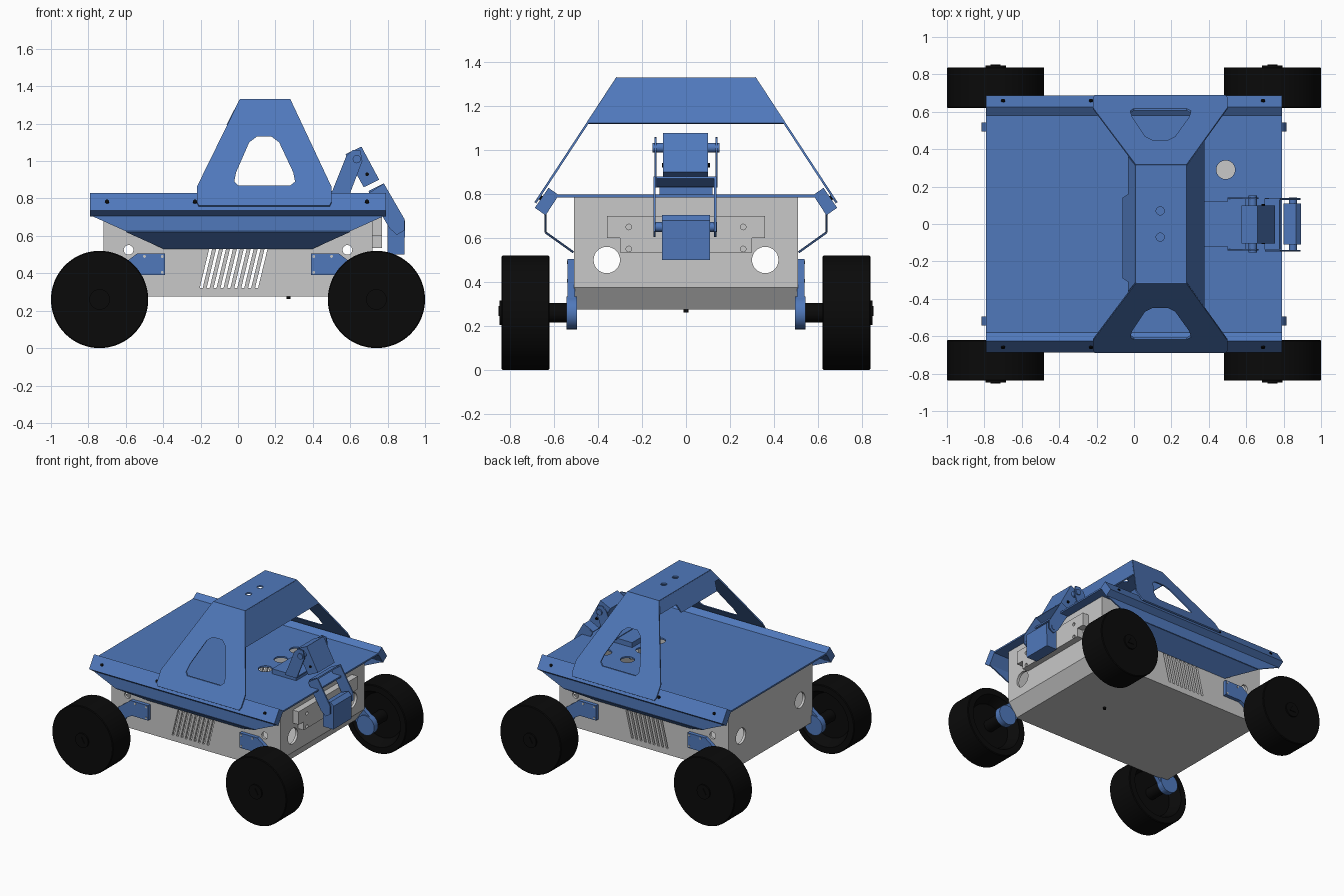
import bpy, bmesh, math
from mathutils import Vector

if "Cube" in bpy.data.objects:
    bpy.data.objects.remove(bpy.data.objects["Cube"])


def material(name, rgb):
    m = bpy.data.materials.new(name)
    m.use_nodes = True
    m.diffuse_color = (*rgb, 1)
    m.node_tree.nodes["Principled BSDF"].inputs["Base Color"].default_value = (*rgb, 1)
    return m


BLUE = material("blue", (0.08, 0.19, 0.5))
GREY = material("light grey", (0.58, 0.58, 0.58))
BLACK = material("black", (0.003, 0.003, 0.003))


def finish(name, bm, mat, smooth=False):
    bmesh.ops.recalc_face_normals(bm, faces=bm.faces)
    me = bpy.data.meshes.new(name)
    bm.to_mesh(me)
    bm.free()
    me.materials.append(mat)
    ob = bpy.data.objects.new(name, me)
    bpy.context.collection.objects.link(ob)
    bpy.ops.object.select_all(action="DESELECT")
    ob.select_set(True)
    bpy.context.view_layer.objects.active = ob
    if smooth:
        bpy.ops.object.shade_smooth_by_angle(angle=math.radians(35))
    return ob


def prism(name, pts, axis, lo, hi, mat):
    """Extrude a flat outline along x (points y,z), y (points x,z) or z (points x,y)."""
    place = {"x": lambda a, b: (lo, a, b), "y": lambda a, b: (a, lo, b),
             "z": lambda a, b: (a, b, lo)}[axis]
    step = Vector([hi - lo if axis == k else 0 for k in "xyz"])
    bm = bmesh.new()
    face = bm.faces.new([bm.verts.new(place(a, b)) for a, b in pts])
    new = bmesh.ops.extrude_face_region(bm, geom=[face])["geom"]
    bmesh.ops.translate(bm, vec=step, verts=[v for v in new if isinstance(v, bmesh.types.BMVert)])
    return finish(name, bm, mat)


def box(name, x, y, z, mat):
    return prism(name, [(x[0], y[0]), (x[1], y[0]), (x[1], y[1]), (x[0], y[1])], "z", *z, mat)


def cyl(name, r, a, b, mat, n=32):
    a, b = Vector(a), Vector(b)
    bm = bmesh.new()
    bmesh.ops.create_cone(bm, cap_ends=True, segments=n, radius1=r, radius2=r, depth=(b - a).length)
    bm.transform((b - a).to_track_quat("Z", "Y").to_matrix().to_4x4())
    bmesh.ops.translate(bm, vec=(a + b) / 2, verts=bm.verts)
    return finish(name, bm, mat, n > 8)


def apply(ob, mod):
    bpy.context.view_layer.objects.active = ob
    bpy.ops.object.modifier_apply(modifier=mod.name)


def sheet(name, pts, mat, thick=0.01):
    bm = bmesh.new()
    bm.faces.new([bm.verts.new(p) for p in pts])
    ob = finish(name, bm, mat)
    mod = ob.modifiers.new("thickness", "SOLIDIFY")
    mod.thickness, mod.offset = thick, 0
    apply(ob, mod)
    return ob


def cut(ob, cutters):
    for c in cutters:
        mod = ob.modifiers.new("cut", "BOOLEAN")
        mod.operation, mod.solver, mod.object = "DIFFERENCE", "EXACT", c
        apply(ob, mod)
    for c in cutters:
        bpy.data.objects.remove(c)


# Hollow chassis tub with lamp holes, side holes and slanted grille slots
body = prism("chassis_tub", [(-0.72, 0.275), (0.65, 0.275), (0.72, 0.375), (0.72, 0.785),
                             (-0.72, 0.785)], "y", -0.51, 0.51, GREY)
cutters = [prism("inside", [(-0.7, 0.295), (0.64, 0.295), (0.7, 0.38), (0.7, 0.9), (-0.7, 0.9)],
                 "y", -0.49, 0.49, GREY)]
for s in (-1, 1):
    cutters.append(cyl("lamp_cut", 0.06, (-1, s * 0.36, 0.5), (1, s * 0.36, 0.5), GREY))
    cutters.append(cyl("side_cut", 0.026, (s * 0.585, -1, 0.525), (s * 0.585, 1, 0.525), GREY, 20))
for i in range(9):
    x = -0.205 + 0.037 * i
    cutters.append(prism("slot", [(x, 0.32), (x + 0.016, 0.32), (x + 0.068, 0.535),
                                  (x + 0.052, 0.535)], "y", -1, 1, GREY))
cut(body, cutters)

# Raised panel on the nose
nose = prism("nose_panel", [(-0.36, 0.7), (0.36, 0.7), (0.36, 0.6), (0.3, 0.6), (0.3, 0.535),
                            (-0.3, 0.535), (-0.3, 0.6), (-0.36, 0.6)], "x", 0.715, 0.77, GREY)
cut(nose, [cyl("bolt_cut", 0.013, (0.74, s * 0.26, z), (0.8, s * 0.26, z), GREY, 12)
           for s in (-1, 1) for z in (0.55, 0.65)])

# Deck with round openings
deck = box("deck", (-0.79, 0.79), (-0.6, 0.6), (0.785, 0.797), BLUE)
cut(deck, [cyl("deck_cut", 0.05, (x, y, 0.7), (x, y, 0.9), BLUE)
           for x, y in ((0.49, 0.29), (0.29, 0.3), (0.29, 0.11), (0.29, -0.08))])

# Both sides: edge rails, skirts and tower walls
for s, side in ((-1, "front"), (1, "back")):
    prism(side + "_edge_rail", [(s * 0.625, 0.828), (s * 0.578, 0.795), (s * 0.638, 0.703),
                                (s * 0.687, 0.737)], "x", -0.79, 0.79, BLUE)
    for x in (-0.7, -0.23, 0.69):
        cyl(side + "_rail_bolt", 0.011, (x, s * 0.652, 0.778), (x, s * 0.663, 0.785), BLACK, 12)
    sheet(side + "_skirt_upper", [(-0.79, s * 0.638, 0.71), (0.79, s * 0.638, 0.71),
                                  (0.6, s * 0.638, 0.625), (-0.6, s * 0.638, 0.625)], BLUE)
    sheet(side + "_skirt_lower", [(-0.6, s * 0.638, 0.625), (0.6, s * 0.638, 0.625),
                                  (0.4, s * 0.512, 0.535), (-0.4, s * 0.512, 0.535)], BLUE)
    outline = [(-0.21, 0.76), (-0.22, 0.78), (-0.22, 0.86), (0.01, 1.328), (0.28, 1.328),
               (0.5, 0.86), (0.5, 0.78), (0.49, 0.76)]
    wall = sheet(side + "_tower_wall",
                 [(x, s * (0.688 - (z - 0.755) * 0.655), z) for x, z in outline], BLUE)
    window = [(-0.02, 0.89), (0, 0.87), (0.28, 0.87), (0.305, 0.89), (0.295, 0.94), (0.22, 1.1),
              (0.18, 1.13), (0.1, 1.13), (0.06, 1.1), (-0.01, 0.94)]
    cut(wall, [prism("window", window, "y", min(0, s), max(0, s), BLUE)])

# Tower roof and its sloping flanges
roof = box("tower_roof", (0.01, 0.28), (-0.313, 0.313), (1.318, 1.33), BLUE)
cut(roof, [cyl("roof_cut", 0.022, (0.14, y, 1.2), (0.14, y, 1.4), BLUE, 20) for y in (-0.07, 0.07)])
sheet("tower_nose_flange", [(0.277, -0.312, 1.325), (0.277, 0.312, 1.325),
                            (0.372, 0.445, 1.12), (0.372, -0.445, 1.12)], BLUE)
sheet("tower_tail_flange", [(0.012, -0.312, 1.325), (0.012, 0.312, 1.325), (-0.027, 0.36, 1.25),
                            (-0.027, 0.16, 1.25), (-0.057, 0.14, 1.19), (-0.057, -0.29, 1.19),
                            (-0.027, -0.31, 1.25), (-0.027, -0.36, 1.25)], BLUE)


def wheel(name, x, s):
    profile = [(0.7, 0), (0.7, 0.17), (0.62, 0.21), (0.62, 0.255), (0.625, 0.26), (0.833, 0.26),
               (0.838, 0.255), (0.838, 0)]
    bm = bmesh.new()
    vs = [bm.verts.new((x, s * y, 0.26 + r)) for y, r in profile]
    es = [bm.edges.new(p) for p in zip(vs, vs[1:])]
    bmesh.ops.spin(bm, geom=vs + es, cent=(x, 0, 0.26), axis=(0, 1, 0), angle=math.tau, steps=64)
    bmesh.ops.remove_doubles(bm, verts=bm.verts, dist=0.0005)
    finish(name, bm, BLACK, True)


# Four wheels, each on a leg with a motor disc
for sx, end in ((-1, "tail"), (1, "nose")):
    for s, side in ((-1, "front"), (1, "back")):
        tag, x = f"{side}_{end}_", sx * 0.74
        wheel(tag + "wheel", x, s)
        cyl(tag + "hub_cap", 0.055, (x, s * 0.83, 0.26), (x, s * 0.848, 0.26), BLACK)
        cyl(tag + "hub_emboss", 0.03, (x, s * 0.84, 0.26), (x, s * 0.852, 0.26), BLACK, 3)
        cyl(tag + "axle", 0.045, (x, s * 0.53, 0.26), (x, s * 0.71, 0.26), BLACK)
        cyl(tag + "motor_disc", 0.075, (x, s * 0.495, 0.26), (x, s * 0.543, 0.26), BLUE)
        prism(tag + "leg", [(sx * a, z) for a, z in ((0.39, 0.39), (0.39, 0.505), (0.54, 0.505),
              (0.6, 0.46), (0.79, 0.315), (0.7, 0.195), (0.58, 0.36), (0.53, 0.39))],
              "y", s * 0.505, s * 0.538, BLUE)
        for a, z in ((0.405, 0.405), (0.405, 0.49), (0.5, 0.49)):
            cyl(tag + "leg_bolt", 0.008, (sx * a, s * 0.537, z), (sx * a, s * 0.541, z), GREY, 10)

# Jointed servo arm over the nose
box("arm_base", (0.375, 0.58), (-0.12, 0.12), (0.796, 0.835), BLUE)
prism("upper_servo", [(0.575, 1.037), (0.66, 1.077), (0.755, 0.9), (0.672, 0.86)],
      "y", -0.105, 0.1, BLUE)
prism("lower_servo", [(0.8, 0.5), (0.89, 0.5), (0.893, 0.68), (0.865, 0.705), (0.8, 0.68)],
      "y", -0.11, 0.11, BLUE)
for s in (-1, 1):
    y = s * 0.138
    prism("upper_arm_plate", [(0.5, 0.83), (0.6, 0.83), (0.665, 1.0), (0.655, 1.055),
                              (0.615, 1.06), (0.58, 1.03)], "y", y - 0.005, y + 0.005, BLUE)
    prism("lower_arm_plate", [(0.7, 0.83), (0.78, 0.88), (0.89, 0.69), (0.89, 0.63), (0.85, 0.605),
                              (0.81, 0.64)], "y", y - 0.01, y, BLUE)
    cyl("upper_pivot", 0.022, (0.635, s * 0.1, 1.01), (0.635, s * 0.152, 1.01), BLUE, 16)
    cyl("lower_pivot", 0.022, (0.85, s * 0.1, 0.65), (0.85, s * 0.142, 0.65), BLUE, 16)
    cyl("servo_bolt", 0.01, (0.69, s * 0.09, 0.93), (0.69, s * 0.108, 0.93), BLACK, 10)
sheet("upper_arm_web", [(0.5, -0.14, 0.835), (0.5, 0.14, 0.835),
                        (0.6, 0.14, 0.835), (0.6, -0.14, 0.835)], BLUE)
sheet("lower_arm_web", [(0.7, -0.135, 0.835), (0.7, 0.135, 0.835),
                        (0.78, 0.135, 0.875), (0.78, -0.135, 0.875)], BLUE)

# Small sensor stub under the floor
cyl("floor_stub", 0.012, (0.27, 0, 0.262), (0.27, 0, 0.28), BLACK, 12)
